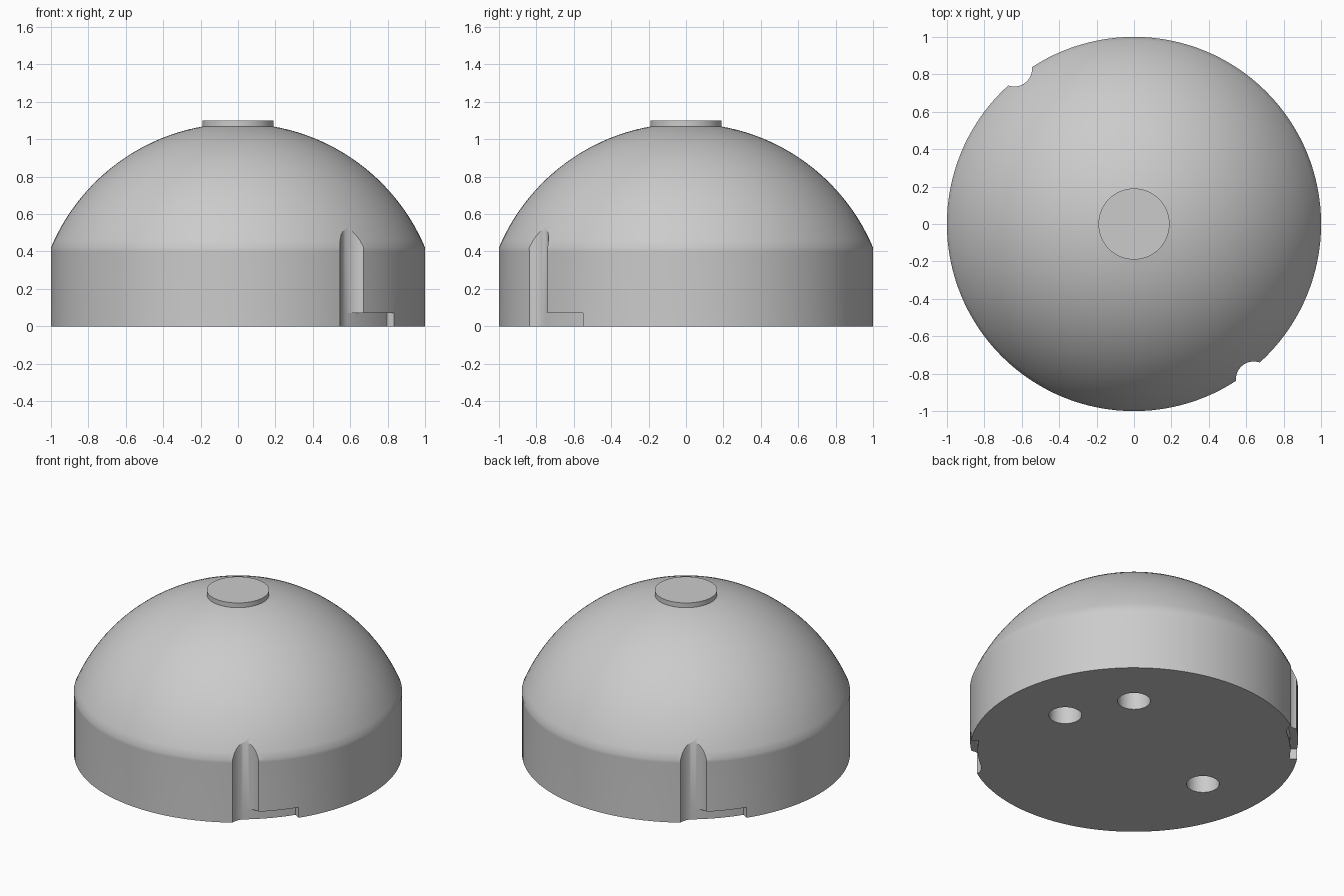
import bpy, bmesh, math
from mathutils import Matrix

cube = bpy.data.objects.get("Cube")
if cube:
    bpy.data.objects.remove(cube, do_unlink=True)

SPHERE_R = 1.085
RIM_Z = 0.42
CAP_R = 0.19
CAP_Z = 1.10
SEGMENTS = 128

grey = bpy.data.materials.new("plain grey")
grey.use_nodes = True
grey.diffuse_color = (0.6, 0.6, 0.6, 1)
grey.node_tree.nodes["Principled BSDF"].inputs["Base Color"].default_value = grey.diffuse_color


def make_object(name, bm):
    bmesh.ops.recalc_face_normals(bm, faces=bm.faces)
    mesh = bpy.data.meshes.new(name)
    bm.to_mesh(mesh)
    bm.free()
    mesh.materials.append(grey)
    obj = bpy.data.objects.new(name, mesh)
    bpy.context.collection.objects.link(obj)
    return obj


def lathe(name, profile):
    """Spin an (r, z) profile around the z axis."""
    bm = bmesh.new()
    verts = [bm.verts.new((r, 0, z)) for r, z in profile]
    edges = [bm.edges.new(pair) for pair in zip(verts, verts[1:])]
    bmesh.ops.spin(bm, geom=verts + edges, cent=(0, 0, 0), axis=(0, 0, 1),
                   angle=math.tau, steps=SEGMENTS, use_duplicate=False)
    bmesh.ops.remove_doubles(bm, verts=bm.verts, dist=0.0002)
    return make_object(name, bm)


def cylinder_cutter(name, x, y, radius, bottom, top):
    bm = bmesh.new()
    bmesh.ops.create_cone(bm, cap_ends=True, segments=48, radius1=radius, radius2=radius,
                          depth=top - bottom,
                          matrix=Matrix.Translation((x, y, (top + bottom) / 2)))
    return make_object(name, bm)


def sector_cutter(name, start, end, inner, outer, bottom, top, steps=16):
    """Curved block between two radii and two angles in degrees."""
    bm = bmesh.new()
    angles = [math.radians(start + (end - start) * i / steps) for i in range(steps + 1)]
    outline = [(inner, a) for a in angles] + [(outer, a) for a in reversed(angles)]
    face = bm.faces.new([bm.verts.new((r * math.cos(a), r * math.sin(a), bottom))
                         for r, a in outline])
    ext = bmesh.ops.extrude_face_region(bm, geom=[face])["geom"]
    bmesh.ops.translate(bm, vec=(0, 0, top - bottom),
                        verts=[v for v in ext if isinstance(v, bmesh.types.BMVert)])
    return make_object(name, bm)


def carve(target, cutter):
    cutter.hide_render = True
    mod = target.modifiers.new(cutter.name, "BOOLEAN")
    mod.operation = "DIFFERENCE"
    mod.solver = "EXACT"
    mod.object = cutter
    bpy.ops.object.modifier_apply(modifier=mod.name)
    bpy.data.objects.remove(cutter, do_unlink=True)


# Domed body: straight wall, spherical top and raised flat cap
low = math.asin(RIM_Z / SPHERE_R)
high = math.acos(CAP_R / SPHERE_R)
profile = [(0, 0), (1, 0), (1, RIM_Z - 0.02)]
for i in range(25):
    a = low + (high - low) * i / 24
    profile.append((SPHERE_R * math.cos(a), SPHERE_R * math.sin(a)))
profile += [(CAP_R, CAP_Z), (0, CAP_Z)]
body = lathe("domed_body", profile)
bpy.ops.object.select_all(action="DESELECT")
body.select_set(True)
bpy.context.view_layer.objects.active = body

# Two opposite locking channels: upright groove, then a low sideways slot
for side, turn in ((1, 0), (-1, 180)):
    carve(body, cylinder_cutter("groove_cutter", 0.64 * side, -0.83 * side, 0.095, -0.1, 0.8))
    carve(body, sector_cutter("slot_cutter", -52.4 + turn, -33.4 + turn, 0.953, 1.1, -0.1, 0.07))

# Blind pin holes in the underside
for degrees in (5, 50, 185):
    a = math.radians(degrees)
    carve(body, cylinder_cutter("hole_cutter", 0.593 * math.cos(a), 0.593 * math.sin(a),
                                0.1, -0.1, 0.25))

bpy.ops.object.shade_smooth_by_angle(angle=math.radians(30))
